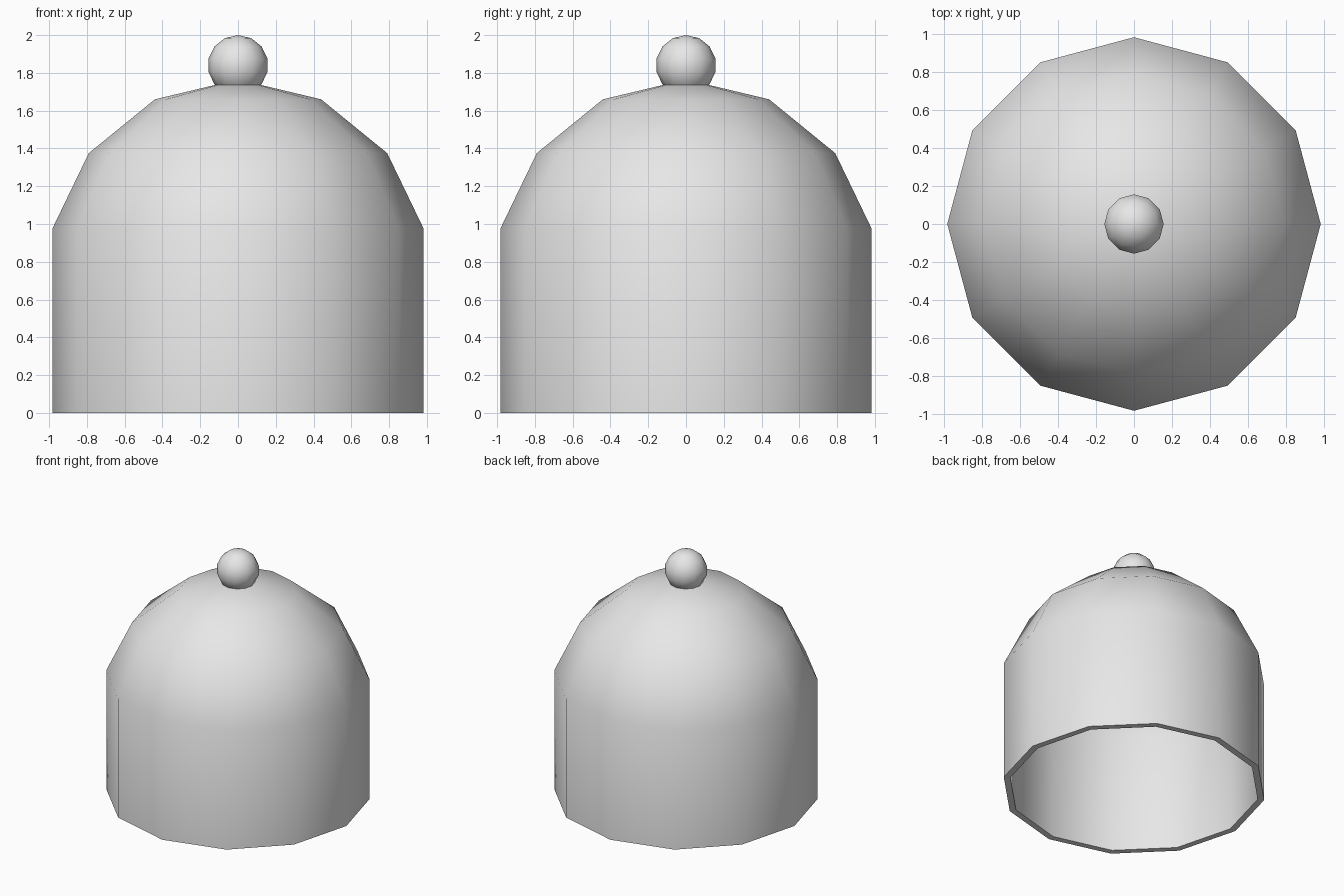
import bpy, bmesh, math

cube = bpy.data.objects.get("Cube")
if cube:
    bpy.data.objects.remove(cube, do_unlink=True)

SIDES = 12
WALL = 0.05

grey = bpy.data.materials.new("light grey")
grey.use_nodes = True
colour = (0.8, 0.8, 0.8, 1)
grey.diffuse_color = colour
grey.node_tree.nodes["Principled BSDF"].inputs["Base Color"].default_value = colour


def lathe(name, profile):
    """Spin a (radius, height) profile around z."""
    bm = bmesh.new()
    verts = [bm.verts.new((r, 0, z)) for r, z in profile]
    edges = [bm.edges.new(pair) for pair in zip(verts, verts[1:])]
    bmesh.ops.spin(bm, geom=verts + edges, cent=(0, 0, 0), axis=(0, 0, 1),
                   angle=math.tau, steps=SIDES, use_merge=True)
    bmesh.ops.remove_doubles(bm, verts=bm.verts, dist=0.0001)
    bmesh.ops.recalc_face_normals(bm, faces=bm.faces)
    mesh = bpy.data.meshes.new(name)
    bm.to_mesh(mesh)
    bm.free()
    obj = bpy.data.objects.new(name, mesh)
    bpy.context.collection.objects.link(obj)
    return obj


def finish(obj):
    obj.data.materials.append(grey)
    bpy.ops.object.select_all(action='DESELECT')
    obj.select_set(True)
    bpy.context.view_layer.objects.active = obj
    bpy.ops.object.shade_smooth_by_angle(angle=math.radians(50))


# Hollow domed cover: outer skin up to the crown, inner skin back down to the rim
outer = [(0.983, 0), (0.983, 0.975), (0.79, 1.375), (0.44, 1.66), (0, 1.765)]
inner = [(0, 1.765 - WALL), (0.425, 1.61), (0.75, 1.34), (0.983 - WALL, 0.965), (0.983 - WALL, 0)]
finish(lathe("domed_cover", outer + inner + outer[:1]))

# Round knob on the crown
bpy.ops.mesh.primitive_uv_sphere_add(segments=SIDES, ring_count=7, radius=0.16,
                                     location=(0, 0, 1.84))
knob = bpy.context.object
knob.name = "knob"
finish(knob)
